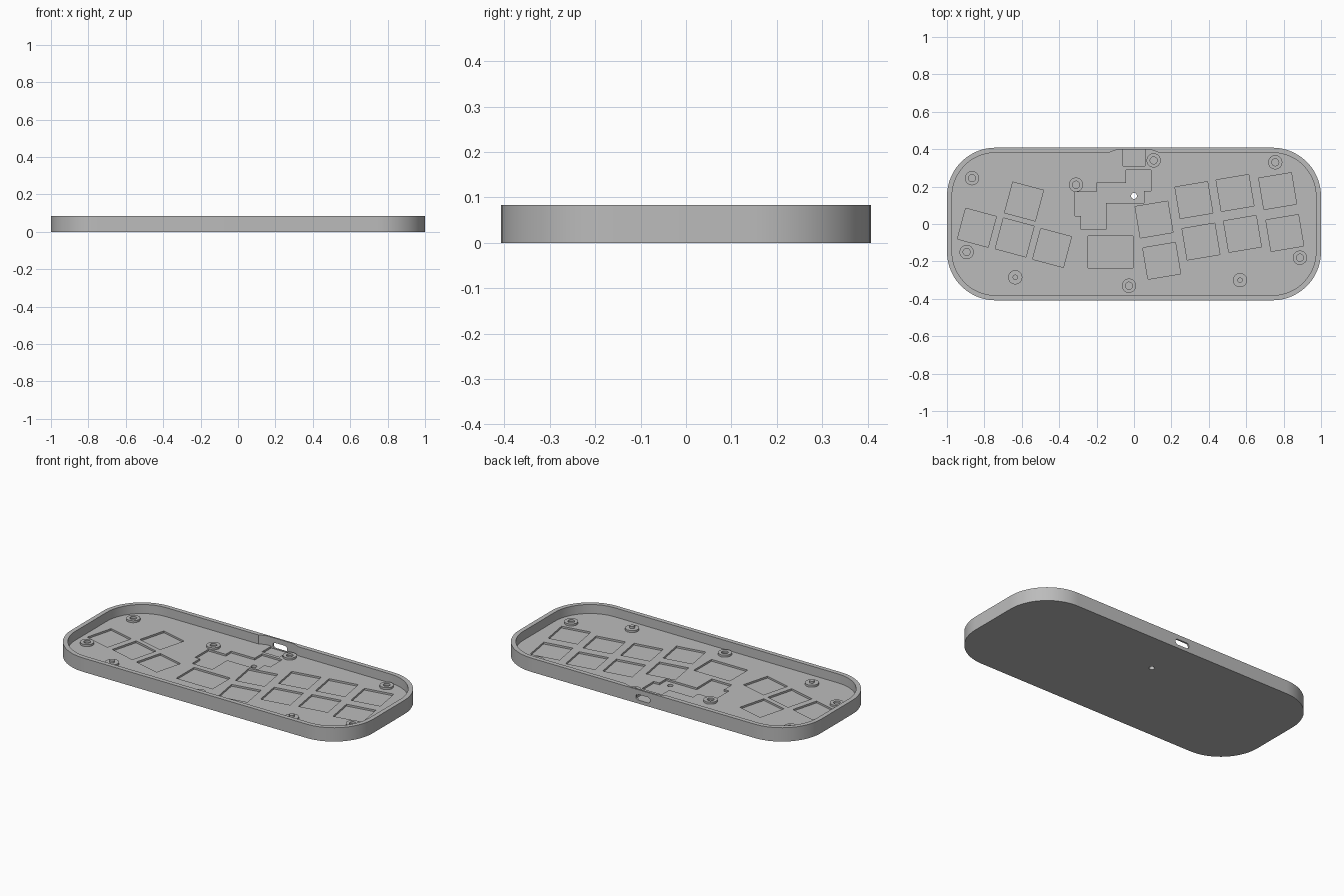
import bpy
import math
from mathutils import Matrix

if "Cube" in bpy.data.objects:
    bpy.data.objects.remove(bpy.data.objects["Cube"], do_unlink=True)

HEIGHT, FLOOR, POCKET, BOSS = 0.083, 0.029, 0.018, 0.041

grey = bpy.data.materials.new("mid grey")
grey.use_nodes = True
grey.diffuse_color = (0.5, 0.5, 0.5, 1)
grey.node_tree.nodes["Principled BSDF"].inputs["Base Color"].default_value = (0.5, 0.5, 0.5, 1)


def prism(name, outline, z0, z1):
    """Extrude a counter-clockwise outline from z0 to z1."""
    n = len(outline)
    verts = [(x, y, z) for z in (z0, z1) for x, y in outline]
    faces = [tuple(reversed(range(n))), tuple(range(n, 2 * n))]
    faces += [(i, (i + 1) % n, (i + 1) % n + n, i + n) for i in range(n)]
    mesh = bpy.data.meshes.new(name)
    mesh.from_pydata(verts, [], faces)
    mesh.materials.append(grey)
    obj = bpy.data.objects.new(name, mesh)
    bpy.context.collection.objects.link(obj)
    return obj


def rounded(w, d, r, steps=20):
    pts = []
    for q, (sx, sy) in enumerate([(1, 1), (-1, 1), (-1, -1), (1, -1)]):
        for i in range(steps + 1):
            a = math.pi / 2 * (q + i / steps)
            pts.append((sx * (w / 2 - r) + r * math.cos(a),
                        sy * (d / 2 - r) + r * math.sin(a)))
    return pts


def circle(x, y, r, n=32):
    return [(x + r * math.cos(math.tau * i / n), y + r * math.sin(math.tau * i / n))
            for i in range(n)]


def rect(x, y, w, d, angle=0):
    c, s = math.cos(math.radians(angle)), math.sin(math.radians(angle))
    return [(x + c * u - s * v, y + s * u + c * v)
            for u, v in [(-w / 2, -d / 2), (w / 2, -d / 2), (w / 2, d / 2), (-w / 2, d / 2)]]


def cut(target, cutter):
    mod = target.modifiers.new("cut", 'BOOLEAN')
    mod.operation, mod.solver, mod.object = 'DIFFERENCE', 'EXACT', cutter
    bpy.context.view_layer.objects.active = target
    bpy.ops.object.modifier_apply(modifier=mod.name)
    bpy.data.objects.remove(cutter, do_unlink=True)


def smooth(obj):
    bpy.ops.object.select_all(action='DESELECT')
    obj.select_set(True)
    bpy.context.view_layer.objects.active = obj
    bpy.ops.object.shade_smooth_by_angle(angle=math.radians(30))


# Tray shell with a hollow interior
tray = prism("case_tray", rounded(2, 0.816, 0.26), 0, HEIGHT)
cut(tray, prism("interior", rounded(1.946, 0.762, 0.233), FLOOR, 0.2))

# Thinned stretch of the back wall around the port
cut(tray, prism("wall_relief", [(-0.14, 0.37), (0.14, 0.37), (0.13, 0.383), (0.09, 0.398),
                                (-0.09, 0.398), (-0.13, 0.383)], FLOOR, 0.2))

# Switch pockets: left cluster, wide centre key, right cluster
keys = [(x, y, 0.17, -15) for x, y in
        [(-0.588, 0.12), (-0.84, -0.02), (-0.638, -0.072), (-0.438, -0.128)]]
keys += [(-0.125, -0.15, 0.24, 0)]
keys += [(x, y, 0.177, 9.5) for x, y in
         [(0.107, 0.024), (0.148, -0.197), (0.32, 0.128), (0.358, -0.094),
          (0.54, 0.166), (0.58, -0.053), (0.768, 0.176), (0.806, -0.048)]]
for x, y, w, angle in keys:
    cut(tray, prism("switch_pocket", rect(x, y, w, 0.17, angle), POCKET, 0.06))

# Controller board pocket, port pocket and reset hole
board = [(-0.2, 0.22), (-0.2, 0.17), (-0.315, 0.17), (-0.315, 0.043), (-0.283, 0.043),
         (-0.283, -0.03), (-0.15, -0.03), (-0.15, 0.112), (0.053, 0.112), (0.053, 0.177),
         (0.09, 0.177), (0.09, 0.29), (-0.043, 0.29), (-0.043, 0.22)]
cut(tray, prism("board_pocket", board, POCKET, 0.06))
cut(tray, prism("port_pocket", rect(0, 0.354, 0.116, 0.087), POCKET, 0.06))
cut(tray, prism("reset_hole", circle(0, 0.15, 0.016), -0.1, 0.1))

# Rounded port slot through the back wall
slot = prism("port_slot", rounded(0.095, 0.034, 0.0165, 8), -0.06, 0.06)
slot.data.transform(Matrix.Translation((0, 0.42, 0.038)) @ Matrix.Rotation(math.pi / 2, 4, 'X'))
cut(tray, slot)
smooth(tray)

# Screw bosses with blind holes
for x, y in [(-0.866, 0.245), (-0.31, 0.21), (0.105, 0.34), (0.755, 0.33),
             (-0.895, -0.15), (0.887, -0.18), (-0.027, -0.33)]:
    boss = prism("screw_boss", circle(x, y, 0.038), FLOOR - 0.002, BOSS)
    cut(boss, prism("screw_hole", circle(x, y, 0.019), FLOOR, 0.1))
    smooth(boss)

# Locating pegs on low bosses
for x, y in [(-0.635, -0.285), (0.567, -0.3)]:
    smooth(prism("peg_base", circle(x, y, 0.038), FLOOR - 0.002, BOSS))
    smooth(prism("locating_peg", circle(x, y, 0.014), BOSS - 0.002, BOSS + 0.012))
